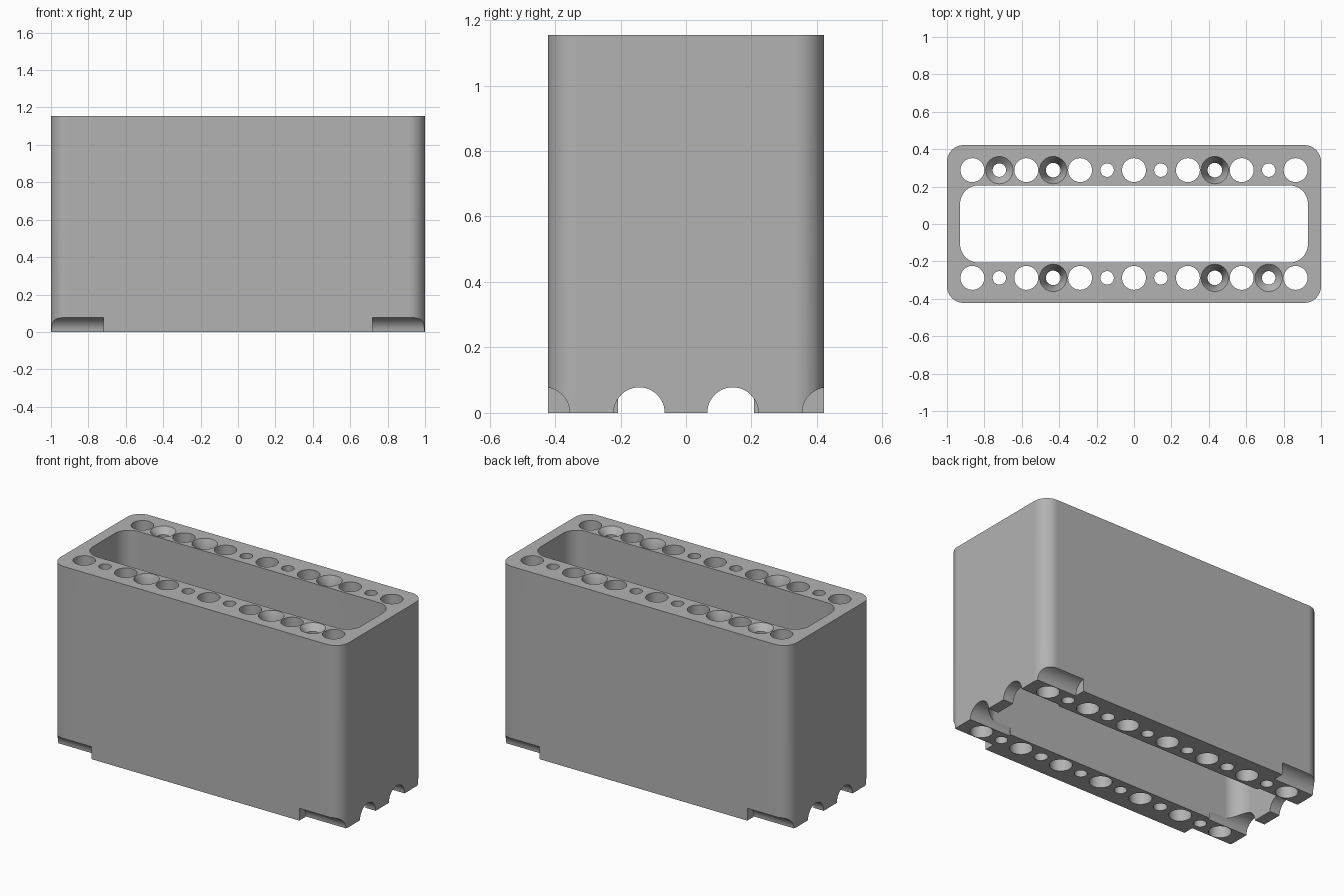
import bpy, bmesh
from math import sin, cos, pi

if "Cube" in bpy.data.objects:
    bpy.data.objects.remove(bpy.data.objects["Cube"], do_unlink=True)

HEIGHT = 1.155
PITCH = 0.144
ROW_Y = 0.288


def finish(bm, name):
    bmesh.ops.recalc_face_normals(bm, faces=bm.faces)
    mesh = bpy.data.meshes.new(name)
    bm.to_mesh(mesh)
    bm.free()
    obj = bpy.data.objects.new(name, mesh)
    bpy.context.collection.objects.link(obj)
    return obj


def loft(bm, rings):
    """Join equal-length rings of points into a capped solid."""
    loops = [[bm.verts.new(p) for p in ring] for ring in rings]
    n = len(loops[0])
    for a, b in zip(loops, loops[1:]):
        for i in range(n):
            j = (i + 1) % n
            bm.faces.new((a[i], a[j], b[j], b[i]))
    bm.faces.new(loops[0])
    bm.faces.new(loops[-1])


def rounded_block(name, hx, hy, radius, z0, z1, steps=12):
    outline = []
    for quarter, (sx, sy) in enumerate([(1, 1), (-1, 1), (-1, -1), (1, -1)]):
        for k in range(steps + 1):
            a = (quarter + k / steps) * pi / 2
            outline.append((sx * (hx - radius) + radius * cos(a),
                            sy * (hy - radius) + radius * sin(a)))
    bm = bmesh.new()
    loft(bm, [[(x, y, z) for x, y in outline] for z in (z0, z1)])
    return finish(bm, name)


def circle(radius, n):
    return [(radius * cos(2 * pi * k / n), radius * sin(2 * pi * k / n)) for k in range(n)]


def bore(bm, x, y, profile, n=40):
    loft(bm, [[(x + u, y + v, z) for u, v in circle(r, n)] for r, z in profile])


def cut(target, cutter):
    mod = target.modifiers.new("cut", 'BOOLEAN')
    mod.operation = 'DIFFERENCE'
    mod.solver = 'EXACT'
    mod.object = cutter
    cutter.hide_render = True
    bpy.context.view_layer.objects.active = target
    bpy.ops.object.modifier_apply(modifier=mod.name)
    bpy.data.objects.remove(cutter, do_unlink=True)


# Rounded block with a through slot
body = rounded_block("holder_body", 1.0, 0.422, 0.09, 0, HEIGHT)
cut(body, rounded_block("slot_cutter", 0.93, 0.207, 0.1, -0.1, HEIGHT + 0.1))

# Two rows of alternating wide and narrow bores, some countersunk
bm = bmesh.new()
for side in (-1, 1):
    for i in range(-6, 7):
        top, over = HEIGHT, HEIGHT + 0.1
        if i % 2 == 0:
            profile = [(0.064, -0.1), (0.064, over)]
        elif abs(i) == 3:
            profile = [(0.039, -0.1), (0.039, top - 0.08), (0.073, top), (0.073, over)]
        elif i == -5 * side:
            profile = [(0.036, -0.1), (0.036, top - 0.037), (0.073, top), (0.073, over)]
        else:
            profile = [(0.036, -0.1), (0.036, over)]
        bore(bm, i * PITCH, side * ROW_Y, profile)
cut(body, finish(bm, "bore_cutter"))

# Half-round grooves under both ends
bm = bmesh.new()
for end in (-1, 1):
    for y in (-0.433, -0.143, 0.143, 0.433):
        loft(bm, [[(end * x, y + u, v) for u, v in circle(0.078, 48)] for x in (0.72, 1.1)])
cut(body, finish(bm, "groove_cutter"))

# Single grey finish
grey = bpy.data.materials.new("plain_grey")
grey.use_nodes = True
colour = (0.45, 0.45, 0.45, 1)
grey.diffuse_color = colour
grey.node_tree.nodes["Principled BSDF"].inputs["Base Color"].default_value = colour
body.data.materials.clear()
body.data.materials.append(grey)
for poly in body.data.polygons:
    poly.material_index = 0

# Smooth bores and corners, crisp edges, flat walls
bpy.ops.object.select_all(action='DESELECT')
body.select_set(True)
bpy.context.view_layer.objects.active = body
bpy.ops.object.shade_smooth_by_angle()
weighted = body.modifiers.new("flat_walls", 'WEIGHTED_NORMAL')
weighted.keep_sharp = True
